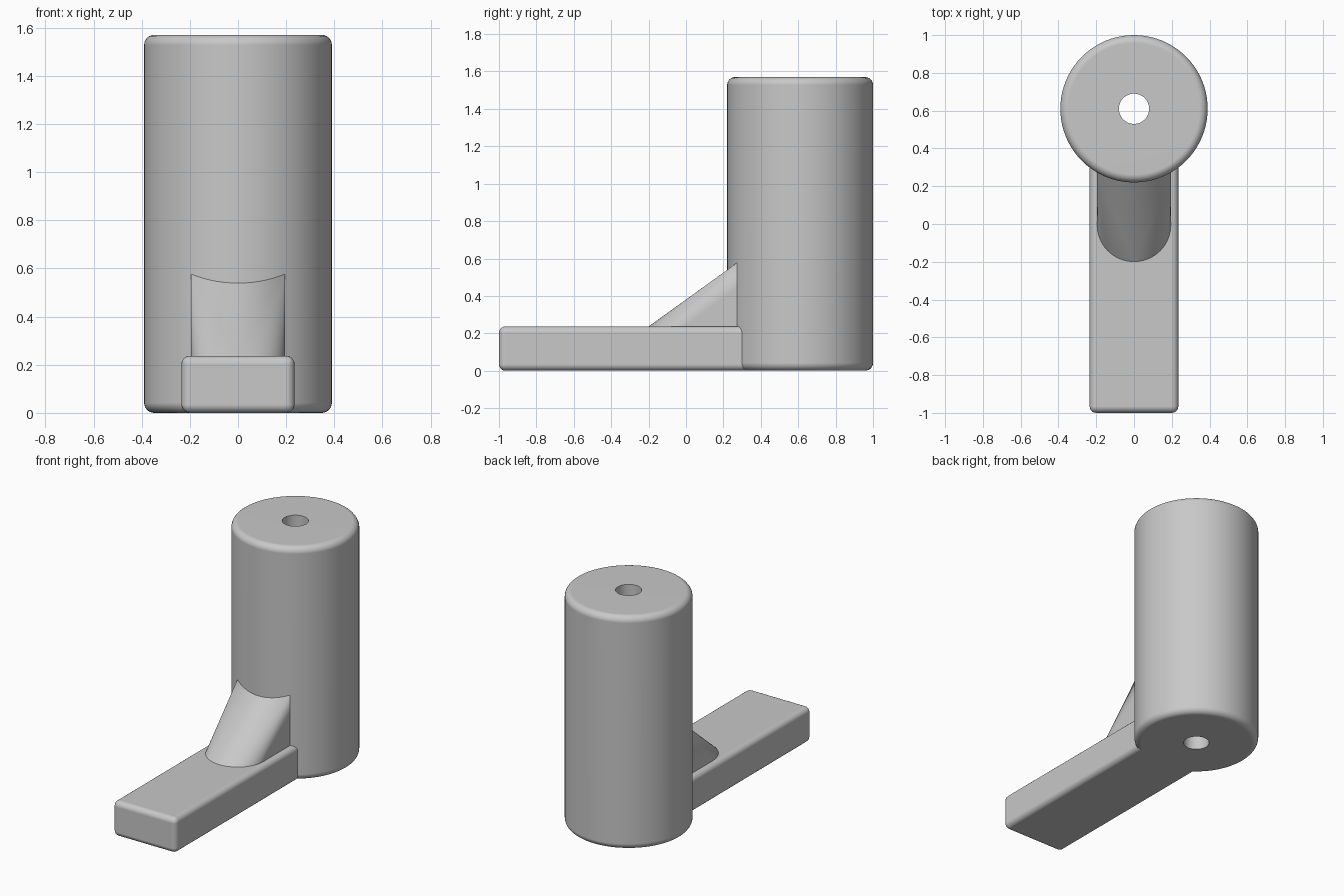
import bpy
import bmesh
from math import radians, sin, cos, pi

if "Cube" in bpy.data.objects:
    bpy.data.objects.remove(bpy.data.objects["Cube"], do_unlink=True)

gray = bpy.data.materials.new("light gray")
gray.use_nodes = True
color = (0.58, 0.58, 0.58, 1)
gray.diffuse_color = color
gray.node_tree.nodes["Principled BSDF"].inputs["Base Color"].default_value = color

POST_Y, POST_R, POST_H = 0.61, 0.39, 1.57
ARM_W, ARM_H = 0.235, 0.237
RIB_W = 0.195
INNER_Y = 0.45        # where arm and rib end, hidden within the post


def finish(bm, name, bevel=0):
    """Turn a bmesh into a smooth-shaded object with optional rounded edges."""
    bmesh.ops.recalc_face_normals(bm, faces=bm.faces)
    mesh = bpy.data.meshes.new(name)
    bm.to_mesh(mesh)
    bm.free()
    mesh.materials.append(gray)
    obj = bpy.data.objects.new(name, mesh)
    bpy.context.collection.objects.link(obj)
    bpy.ops.object.select_all(action="DESELECT")
    obj.select_set(True)
    bpy.context.view_layer.objects.active = obj
    bpy.ops.object.shade_smooth_by_angle(angle=radians(30))
    if bevel:
        mod = obj.modifiers.new("rounded edges", "BEVEL")
        mod.width = bevel
        mod.segments = 5
        mod.harden_normals = True
    else:
        mod = obj.modifiers.new("flat face normals", "WEIGHTED_NORMAL")
        mod.keep_sharp = True
    return obj


# Post: lathed tube with rounded rims and a through hole
rim, hole = 0.042, 0.08
profile = [(hole, 0)]
for height, start in ((rim, -pi / 2), (POST_H - rim, 0)):
    for i in range(7):
        a = start + i * pi / 12
        profile.append((POST_R - rim + rim * cos(a), height + rim * sin(a)))
profile.append((hole, POST_H))
bm = bmesh.new()
ring = [bm.verts.new((r, POST_Y, z)) for r, z in profile]
edges = [bm.edges.new((ring[i - 1], ring[i])) for i in range(len(ring))]
bmesh.ops.spin(bm, geom=ring + edges, cent=(0, POST_Y, 0), axis=(0, 0, 1),
               angle=2 * pi, steps=80)
bmesh.ops.remove_doubles(bm, verts=bm.verts, dist=0.0001)
finish(bm, "post")

# Foot arm: rounded bar running forward from the post
bm = bmesh.new()
bmesh.ops.create_cube(bm, size=1)
for v in bm.verts:
    v.co.x *= 2 * ARM_W
    v.co.y = -1 if v.co.y < 0 else INNER_Y
    v.co.z = 0 if v.co.z < 0 else ARM_H
finish(bm, "foot_arm", bevel=0.035)

# Support rib: round-nosed base drawn up to a straight edge on the post
bm = bmesh.new()
for i in range(33):
    a = pi + pi * i / 32
    bm.verts.new((RIB_W * cos(a), -0.007 + RIB_W * sin(a), ARM_H - 0.002))
for side in (-RIB_W, RIB_W):
    bm.verts.new((side, INNER_Y, ARM_H - 0.002))
    for y in (0.27, INNER_Y):
        bm.verts.new((side, y, 0.575))
hull = bmesh.ops.convex_hull(bm, input=bm.verts)
bmesh.ops.dissolve_limit(bm, angle_limit=radians(0.5), verts=bm.verts, edges=bm.edges)
finish(bm, "support_rib")
